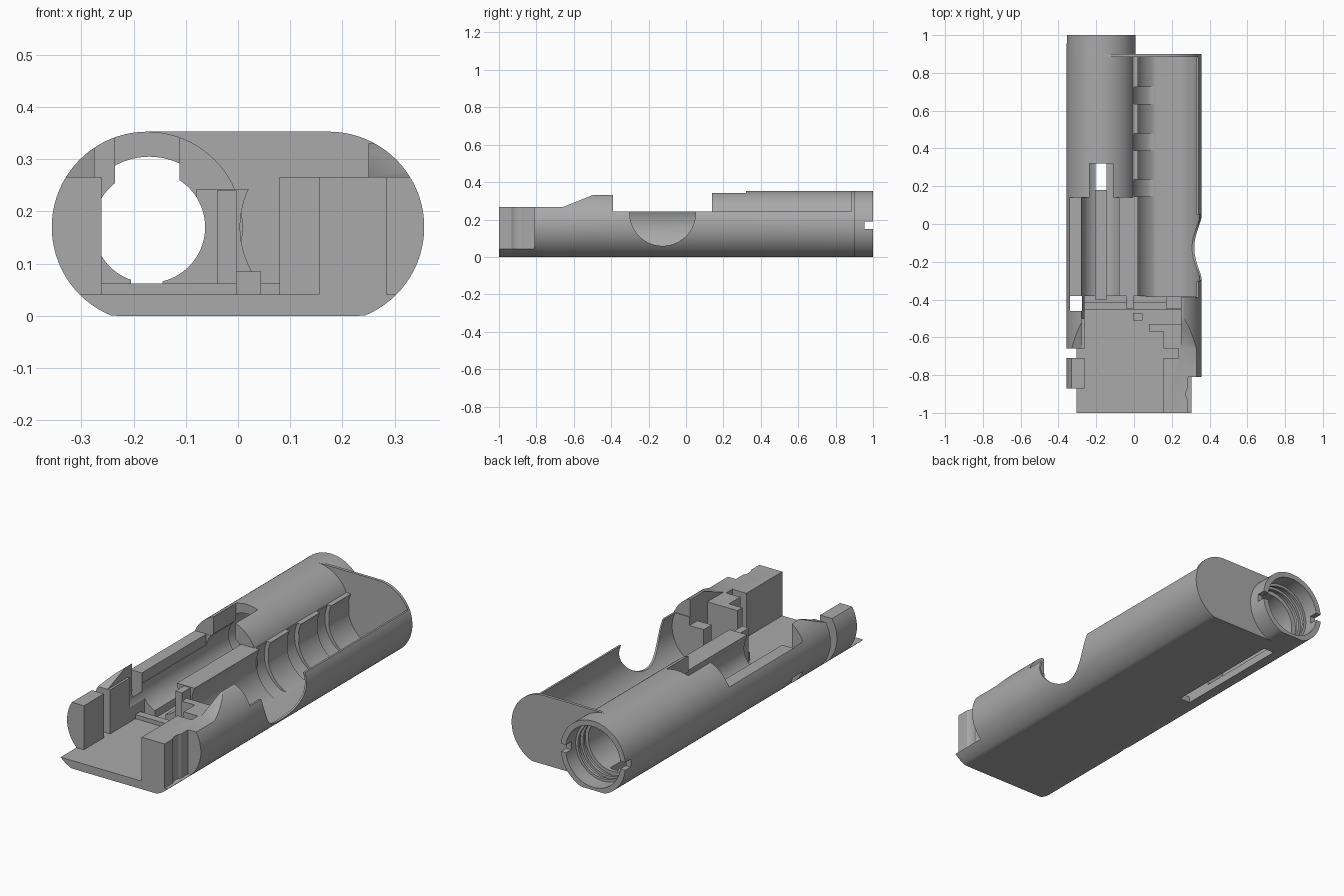
import bpy, bmesh, math
from mathutils import Vector

old = bpy.data.objects.get("Cube")
if old:
    bpy.data.objects.remove(old, do_unlink=True)

grey = bpy.data.materials.new("mid_grey")
grey.use_nodes = True
colour = (0.40, 0.40, 0.40, 1)
grey.diffuse_color = colour
grey.node_tree.nodes["Principled BSDF"].inputs["Base Color"].default_value = colour

CX, CZ, R = 0.174, 0.17, 0.183   # lobe centre and outer radius
TOP, FLOOR, SEG = 0.243, 0.041, 80


def prism(name, pts, axis, a, b):
    """Extrude a 2D outline along an axis from a to b."""
    def place(p, t):
        return {"x": (t, p[0], p[1]), "y": (p[0], t, p[1]), "z": (p[0], p[1], t)}[axis]
    bm = bmesh.new()
    face = bm.faces.new([bm.verts.new(place(p, a)) for p in pts])
    ext = bmesh.ops.extrude_face_region(bm, geom=[face])
    shift = Vector(place((0, 0), b - a))
    bmesh.ops.translate(bm, vec=shift, verts=[g for g in ext["geom"] if isinstance(g, bmesh.types.BMVert)])
    bmesh.ops.recalc_face_normals(bm, faces=bm.faces)
    mesh = bpy.data.meshes.new(name)
    bm.to_mesh(mesh)
    bm.free()
    mesh.materials.append(grey)
    ob = bpy.data.objects.new(name, mesh)
    bpy.context.collection.objects.link(ob)
    return ob


def arc(cx, cy, r, start=0, end=360, low=-9):
    """Arc points, flattened below the level low."""
    n = int(SEG * (end - start) / 360)
    count = n if end - start == 360 else n + 1
    pts = []
    for i in range(count):
        t = math.radians(start + (end - start) * i / n)
        x, y = cx + r * math.cos(t), cy + r * math.sin(t)
        if y < low:   # slide along the flat to the chord end
            half = math.sqrt(r * r - (cy - low) ** 2)
            x, y = cx + max(-half, min(half, x - cx)), low
        if not pts or (Vector(pts[-1]) - Vector((x, y))).length > 1e-5:
            pts.append((x, y))
    return pts


def box(name, x0, x1, y0, y1, z0, z1):
    return prism(name, [(x0, z0), (x1, z0), (x1, z1), (x0, z1)], "y", y0, y1)


def combine(target, other, op):
    mod = target.modifiers.new(op.title(), "BOOLEAN")
    mod.operation, mod.object, mod.solver = op, other, "EXACT"
    bpy.context.view_layer.objects.active = target
    bpy.ops.object.modifier_apply(modifier=mod.name)
    bpy.data.objects.remove(other, do_unlink=True)


def cut(other):
    combine(body, other, "DIFFERENCE")


def add(other):
    combine(body, other, "UNION")


def cut_box(*dims):
    cut(box("cutter", *dims))


def cut_bore(cx, r, y0, y1, low=-9):
    cut(prism("cutter", arc(cx, CZ, r, low=low), "y", y0, y1))


# Outer shell with two round sides and a flat base
outline = arc(CX, CZ, R, -90, 90, 0) + arc(-CX, CZ, R, 90, 270, 0)
body = prism("shell_body", outline, "y", -1, 0.9)

# Open top and sloped front shoulders
cut_box(-1, 1, -0.39, 0.885, TOP, 1)
cut(prism("cutter", [(-1.2, 0.266), (-0.66, 0.266), (-0.5, 0.33), (-0.38, 0.33),
                     (-0.38, 1), (-1.2, 1)], "x", -1, 1))
cut_box(-0.275, 0.25, -1.2, -0.38, 0.266, 1)

# Front bay with its stepped block and side gaps
cut_box(-0.262, 0.155, -1.2, -0.569, FLOOR, 1)
cut_box(-0.262, 0.08, -0.57, -0.529, FLOOR, 1)
cut_box(-0.262, 0.25, -0.53, -0.38, FLOOR, 1)
cut_box(0.15, 0.235, -0.71, -0.66, FLOOR, 1)
cut_box(0.285, 1, -1.2, -0.81, FLOOR, 1)
cut(prism("cutter", arc(0.335, -0.9, 0.06), "z", FLOOR, 1))
cut_box(-1, -0.25, -1.2, -0.872, FLOOR, 1)
cut_box(-1, -0.25, -0.71, -0.66, FLOOR, 1)
cut_box(-0.34, -0.275, -0.46, -0.382, -1, 1)

# Open tray and the finger scoop in its side wall
cut_bore(0.176, 0.172, -0.385, 0.885, 0.012)
cut(prism("cutter", arc(-0.125, 0.235, 0.176), "x", 0.24, 1))

# Round tube, bores and open trough
add(prism("tube", arc(-CX, CZ, R, low=0), "y", 0.14, 1))
cut_bore(-0.17, 0.107, -0.5, 0.4)
cut_bore(-0.17, 0.135, 0.32, 0.9)
cut_bore(-CX, 0.155, 0.84, 1.2)
cut_box(-0.277, -0.08, -0.5, 0.138, 0.19, 1)
cut_box(-0.236, -0.112, 0.1, 0.32, 0.2, 1)
cut_box(-0.205, -0.145, -0.4, 0.181, 0.03, 0.2)
cut_box(-0.205, -0.145, 0.18, 0.82, -1, 0.15)

# Side notches in the tube end
cut_box(-1, 0.3, 0.955, 1.2, 0.15, 0.19)

# Curved grooves in the divider
for y in (0.145, 0.39, 0.635):
    cut_bore(0.158, 0.174, y, y + 0.09, 0.0125)

# Thread ridges inside the tube
for y in (0.865, 0.905):
    ridge = prism("ridge", arc(-CX, CZ, 0.16), "y", y, y + 0.014)
    combine(ridge, prism("cutter", arc(-CX, CZ, 0.142), "y", y - 1, y + 1), "DIFFERENCE")
    add(ridge)

# Small ribs and posts behind the front bay
add(box("cross_rib", -0.27, 0.255, -0.455, -0.415, 0.03, 0.062))
add(box("inner_post", -0.04, -0.003, -0.45, -0.37, 0.03, 0.24))
add(box("side_post", 0.17, 0.255, -0.45, -0.385, 0.03, 0.2))
add(box("stop", -0.004, 0.044, -0.51, -0.47, 0.03, 0.085))

# Smooth the round walls, keep edges crisp
bpy.ops.object.select_all(action="DESELECT")
body.select_set(True)
bpy.context.view_layer.objects.active = body
bpy.ops.object.shade_smooth_by_angle(angle=math.radians(25))
